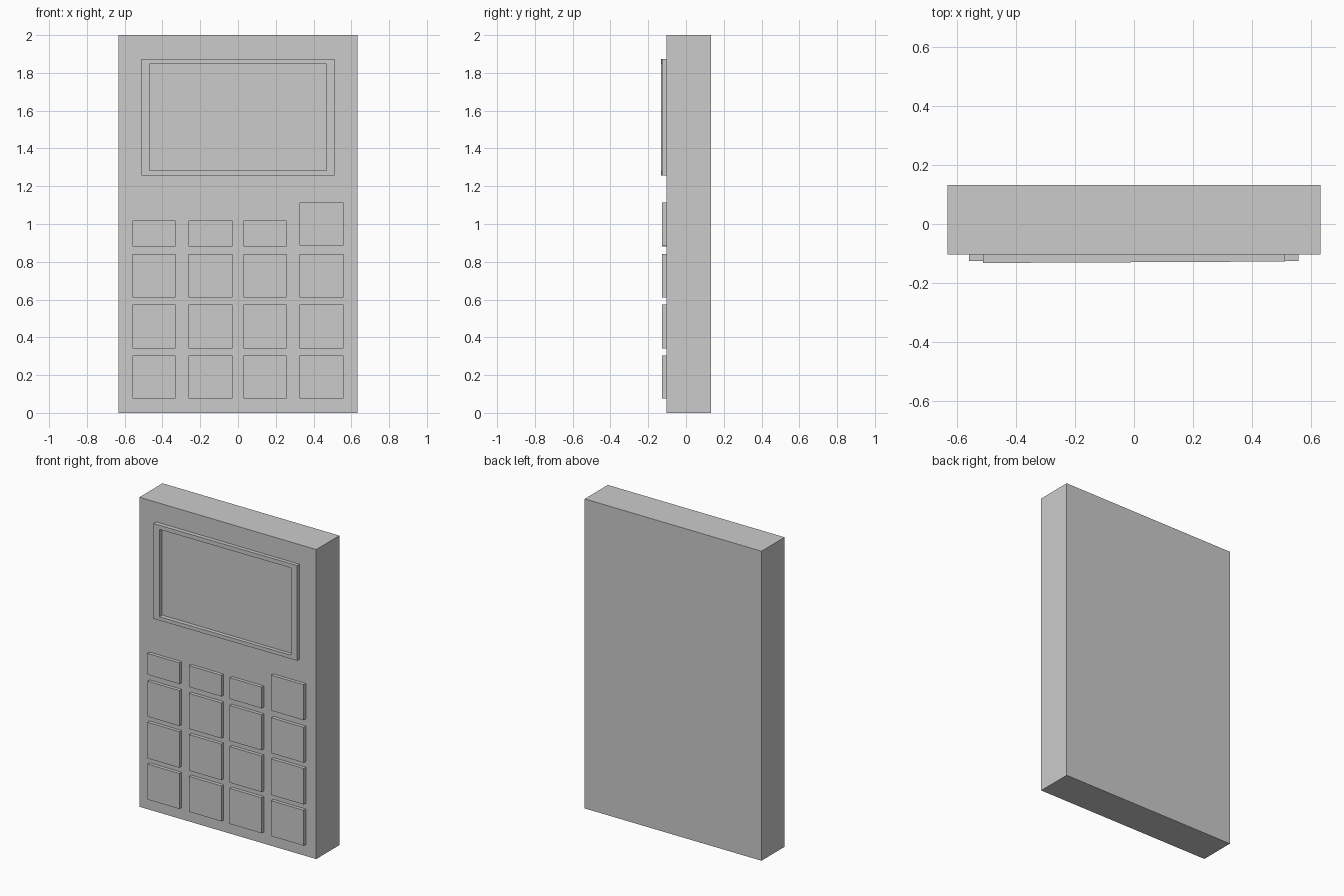
import bpy

if "Cube" in bpy.data.objects:
    bpy.data.objects.remove(bpy.data.objects["Cube"])

FACE_Y = -0.104   # front face of the case
KEY_Y = -0.126    # front face of the keys
EMBED = 0.002     # how far parts sink into the case


def make_object(name, verts, faces):
    mesh = bpy.data.meshes.new(name)
    mesh.from_pydata(verts, [], faces)
    mesh.update()
    obj = bpy.data.objects.new(name, mesh)
    bpy.context.collection.objects.link(obj)
    return obj


def box(name, x0, x1, y0, y1, z0, z1):
    verts = [(x, y, z) for x in (x0, x1) for y in (y0, y1) for z in (z0, z1)]
    faces = [(0, 1, 3, 2), (4, 6, 7, 5), (0, 4, 5, 1),
             (2, 3, 7, 6), (0, 2, 6, 4), (1, 5, 7, 3)]
    return make_object(name, verts, faces)


def rect(x0, x1, z0, z1):
    return [(x0, z0), (x1, z0), (x1, z1), (x0, z1)]


# Case
box("case", -0.632, 0.632, FACE_Y, 0.132, 0.0, 2.0)

# Raised screen frame: rectangular ring whose front leans very slightly
outer = rect(-0.511, 0.511, 1.258, 1.873)
inner = rect(-0.469, 0.469, 1.282, 1.846)


def front_y(x):
    return -0.1295 + 0.005 * x


loops = outer + inner
verts = [(x, front_y(x), z) for x, z in loops]
verts += [(x, FACE_Y + EMBED, z) for x, z in loops]
faces = []
for i in range(4):
    j = (i + 1) % 4
    faces += [(i, j, j + 4, i + 4),             # front
              (i + 8, i + 12, j + 12, j + 8),   # back
              (i, i + 8, j + 8, j),             # outer wall
              (i + 4, j + 4, j + 12, i + 12)]   # inner wall
make_object("screen_frame", verts, faces)

# Keys: three full rows, then a top row of short keys with one tall key
columns = [(-0.559, -0.331), (-0.262, -0.030), (0.029, 0.257), (0.325, 0.558)]
rows = [(0.075, 0.304), (0.341, 0.574), (0.611, 0.840)]
short_row, tall_row = (0.882, 1.019), (0.886, 1.115)
for c, (x0, x1) in enumerate(columns):
    top = tall_row if c == 3 else short_row
    for r, (z0, z1) in enumerate(rows + [top]):
        box(f"key_row{r + 1}_col{c + 1}", x0, x1, KEY_Y, FACE_Y + EMBED, z0, z1)
